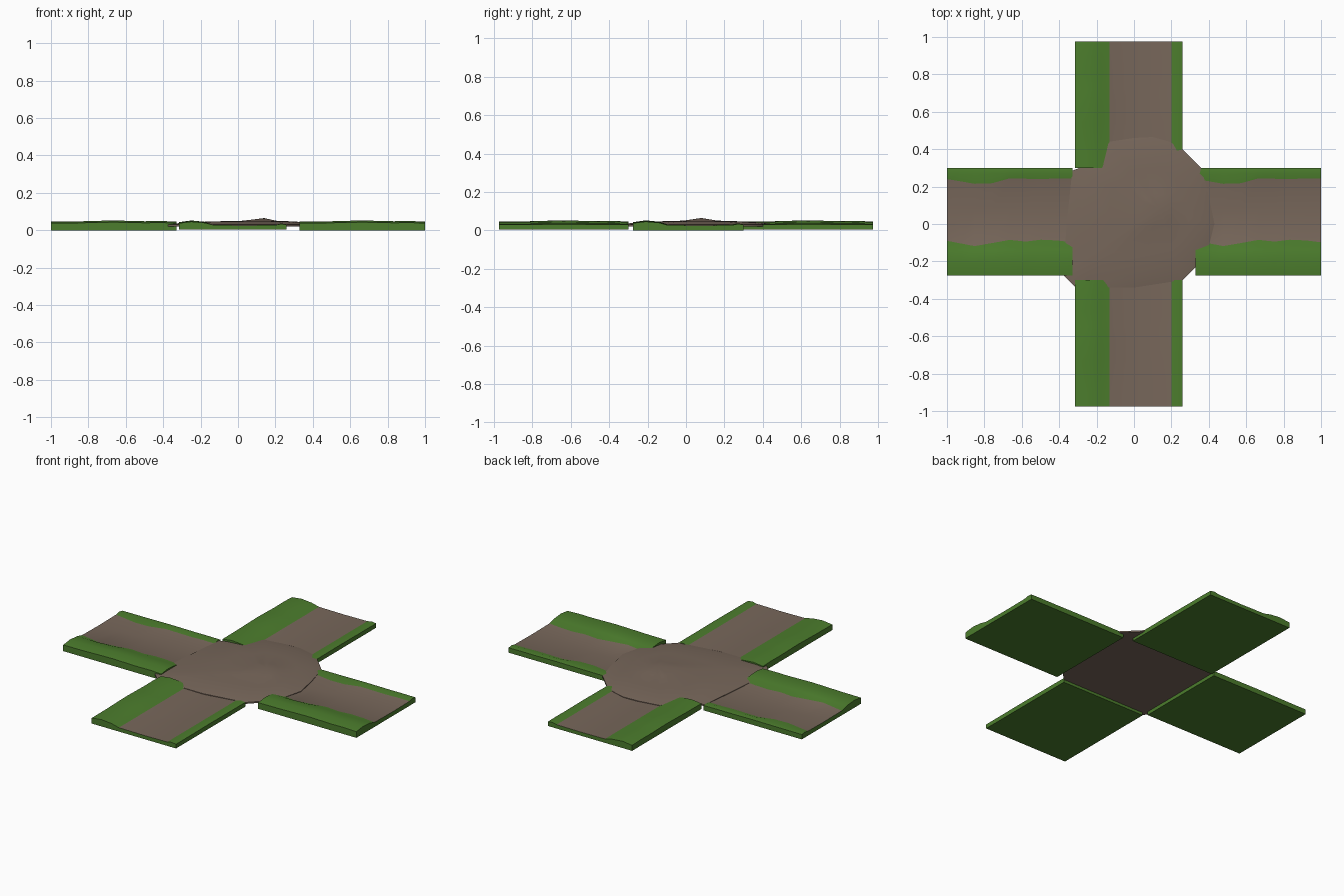
import bpy, bmesh
from mathutils import Vector

if "Cube" in bpy.data.objects:
    bpy.data.objects.remove(bpy.data.objects["Cube"])


def material(name, rgb):
    m = bpy.data.materials.new(name)
    m.diffuse_color = (*rgb, 1)
    m.use_nodes = True
    m.node_tree.nodes["Principled BSDF"].inputs["Base Color"].default_value = m.diffuse_color
    return m


GRASS = material("grass green", (0.072, 0.205, 0.026))
DIRT = material("dirt brown", (0.185, 0.135, 0.103))


def finish(name, bm, mats):
    bmesh.ops.recalc_face_normals(bm, faces=bm.faces)
    me = bpy.data.meshes.new(name)
    bm.to_mesh(me)
    bm.free()
    for m in mats:
        me.materials.append(m)
    ob = bpy.data.objects.new(name, me)
    bpy.context.collection.objects.link(ob)
    return ob


# Road tile: stations along the length, with bank height and path-edge sway
STEPS = [0, 0.11, 0.22, 0.36, 0.5, 0.63, 0.75, 0.88, 1]
BANK = [0, 0.001, 0.002, 0.006, 0.009, 0.006, 0.003, 0.005, 0]
SWAY_LOW = [0, -0.014, -0.028, -0.012, 0.005, -0.004, 0.006, 0.002, -0.008]
SWAY_HIGH = [0, -0.012, -0.025, -0.022, 0.004, 0.002, 0, 0.004, 0.003]
# Cross-section: (offset, height, how much the bank height applies)
SECTION = [(-0.315, 0.038, 0.6), (-0.25, 0.046, 0.7), (-0.18, 0.040, 0.6),
           (-0.13, 0.028, 0), (0.035, 0.026, 0), (0.20, 0.028, 0),
           (0.23, 0.034, 0.3), (0.26, 0.030, 0.2)]


def road(name, start, length, along_x):
    base = 0.0 if along_x else 0.004

    def place(u, v, z):
        return (u, v + 0.04, z) if along_x else (v, u, z)

    bm = bmesh.new()
    top, low = [], []
    for i, s in enumerate(STEPS):
        u = start + s * length
        row = []
        for j, (v, z, k) in enumerate(SECTION):
            if along_x:
                v += SWAY_LOW[i] if j == 3 else SWAY_HIGH[i] if j == 5 else 0
            row.append(bm.verts.new(place(u, v, z + k * BANK[i])))
        top.append(row)
        low.append([bm.verts.new(place(u, SECTION[n][0], base)) for n in (0, -1)])
    for i in range(len(STEPS) - 1):
        a, b = top[i], top[i + 1]
        for j in range(len(SECTION) - 1):
            f = bm.faces.new((a[j], a[j + 1], b[j + 1], b[j]))
            f.material_index = 1 if j in (3, 4) else 0
        # side walls and underside
        bm.faces.new((a[0], b[0], low[i + 1][0], low[i][0]))
        bm.faces.new((a[-1], b[-1], low[i + 1][1], low[i][1]))
        bm.faces.new((low[i][0], low[i][1], low[i + 1][1], low[i + 1][0]))
    # end walls
    for e in (0, -1):
        bm.faces.new([*top[e], low[e][1], low[e][0]])
    finish(name, bm, [GRASS, DIRT])


road("east_road", 0.33, 0.67, True)
road("west_road", -1.0, 0.67, True)
road("north_road", 0.30, 0.675, False)
road("south_road", -0.975, 0.675, False)

# Crossing: slab of dirt rising in rings to a small off-centre mound
OUTLINE = [(0.36, 0.30), (0.26, 0.40), (0.19, 0.44), (0.10, 0.465), (0, 0.46),
           (-0.13, 0.44), (-0.20, 0.335), (-0.33, 0.285), (-0.36, 0.0),
           (-0.38, -0.27), (-0.31, -0.34), (0.0, -0.34), (0.26, -0.30),
           (0.33, -0.23), (0.40, -0.12), (0.43, 0.0), (0.40, 0.15)]
PEAK = Vector((0.14, 0.08))
bm = bmesh.new()
rings = []
for scale, z in ((1, 0.021), (1, 0.030), (0.85, 0.040), (0.55, 0.047), (0.22, 0.051)):
    ring = []
    for p in OUTLINE:
        q = PEAK.lerp(Vector(p), scale)
        ring.append(bm.verts.new((q.x, q.y, z)))
    rings.append(ring)
n = len(OUTLINE)
for a, b in zip(rings, rings[1:]):
    for i in range(n):
        bm.faces.new((a[i], a[(i + 1) % n], b[(i + 1) % n], b[i]))
tip = bm.verts.new((PEAK.x, PEAK.y, 0.065))
for i in range(n):
    bm.faces.new((rings[-1][i], rings[-1][(i + 1) % n], tip))
bm.faces.new(rings[0])
crossing = finish("dirt_crossing", bm, [DIRT])

# Soft shading on the worn ground, with crisp slab edges
for ob in bpy.data.objects:
    ob.select_set(True)
bpy.context.view_layer.objects.active = crossing
bpy.ops.object.shade_smooth_by_angle(angle=0.6)
